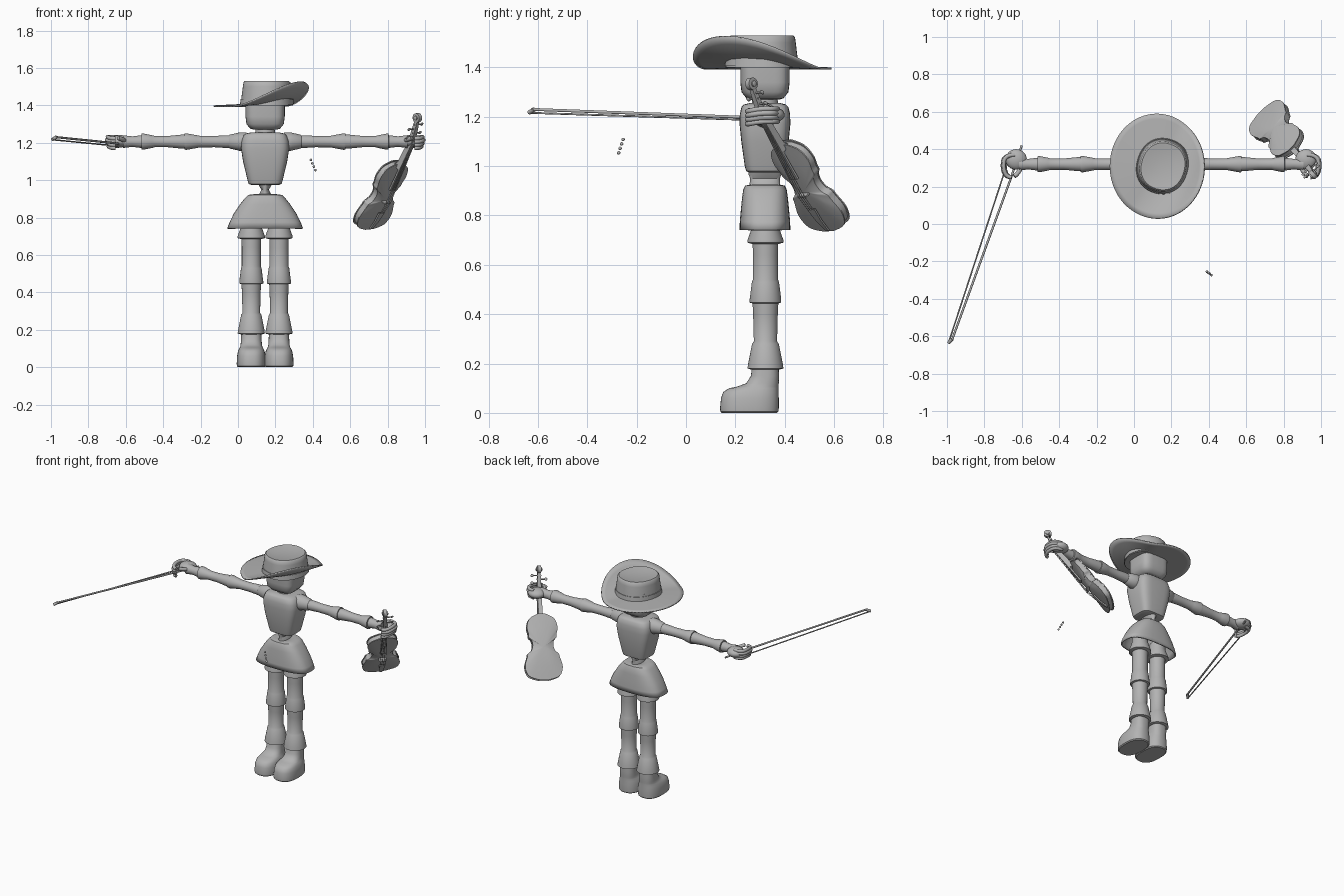
import bpy, bmesh, math
from mathutils import Matrix, Vector

cube = bpy.data.objects.get("Cube")
if cube:
    bpy.data.objects.remove(cube)

GREY = (0.45, 0.45, 0.45, 1)
mat = bpy.data.materials.new("plain_grey")
mat.use_nodes = True
mat.diffuse_color = GREY
mat.node_tree.nodes["Principled BSDF"].inputs["Base Color"].default_value = GREY
parts = []
CX, CY = 0.145, 0.32   # body axis


def add(name, data):
    data.materials.append(mat)
    ob = bpy.data.objects.new(name, data)
    bpy.context.collection.objects.link(ob)
    parts.append(ob)
    return ob


def skin(name, rings, caps=True, M=Matrix()):
    """Join equal-length rings of points into a surface."""
    bm = bmesh.new()
    loops = [[bm.verts.new(M @ Vector(p)) for p in ring] for ring in rings]
    n = len(loops[0])
    for a, b in zip(loops, loops[1:]):
        for i in range(n):
            j = (i + 1) % n
            bm.faces.new((a[i], a[j], b[j], b[i]))
    if caps:
        bm.faces.new(loops[0])
        bm.faces.new(loops[-1])
    bmesh.ops.recalc_face_normals(bm, faces=bm.faces)
    me = bpy.data.meshes.new(name)
    bm.to_mesh(me)
    bm.free()
    return add(name, me)


def oval(z, rx, ry, cy=0, p=2, n=40):
    """Superellipse ring; a higher p is squarer."""
    ring = []
    for i in range(n):
        a = math.tau * i / n
        c, s = math.cos(a), math.sin(a)
        ring.append((math.copysign(abs(c) ** (2 / p), c) * rx,
                     math.copysign(abs(s) ** (2 / p), s) * ry + cy, z))
    return ring


def loft(name, profile, p=2, caps=True, M=Matrix()):
    return skin(name, [oval(*row, p=p) for row in profile], caps, M)


def lathe(name, profile, M):
    return loft(name, [(z, r, r) for z, r in profile], M=M)


def tube(name, pts, r, M=Matrix(), spline='POLY'):
    cu = bpy.data.curves.new(name, 'CURVE')
    cu.dimensions = '3D'
    cu.bevel_depth, cu.bevel_resolution, cu.use_fill_caps = r, 3, True
    sp = cu.splines.new(spline)
    sp.points.add(len(pts) - 1)
    for q, co in zip(sp.points, pts):
        q.co = (*(M @ Vector(co)), 1)
    if spline == 'NURBS':
        sp.use_endpoint_u, sp.order_u = True, 3
    tmp = bpy.data.objects.new(name + "_path", cu)
    me = bpy.data.meshes.new_from_object(tmp)
    bpy.data.objects.remove(tmp)
    me.materials.clear()
    return add(name, me)


def ball(name, c, r, M=Matrix()):
    bm = bmesh.new()
    bmesh.ops.create_uvsphere(bm, u_segments=24, v_segments=14, radius=1,
                              matrix=M @ Matrix.Translation(c) @ Matrix.Diagonal((*r, 1)))
    me = bpy.data.meshes.new(name)
    bm.to_mesh(me)
    bm.free()
    return add(name, me)


body = Matrix.Translation((CX, CY, 0))

# Head, neck, torso, waist
loft("head", [(1.27, .06, .06), (1.275, .08, .075), (1.3, .1, .095), (1.34, .105, .1),
              (1.45, .105, .1)], p=4, M=body)
loft("neck", [(1.24, .055, .055), (1.28, .05, .05)], M=body)
loft("torso", [(.975, .075, .065), (.98, .088, .076), (1.0, .094, .082), (1.1, .118, .096),
               (1.17, .129, .103), (1.21, .127, .102), (1.24, .115, .095), (1.25, .1, .085),
               (1.256, .07, .06)], p=4, M=body)
loft("waist", [(.9, .035, .06), (.93, .03, .062), (.95, .02, .06), (.965, .03, .066),
               (.985, .04, .066)], M=body)

# Skirt, open underneath
skirt = loft("skirt", [(.925, .01, .01), (.925, .06, .06), (.921, .09, .08), (.905, .107, .088),
                       (.87, .135, .093), (.82, .168, .098), (.775, .19, .102), (.742, .203, .103)],
             p=2.8, caps=False, M=body)
shell = skirt.modifiers.new("thickness", 'SOLIDIFY')
shell.thickness = .01

# Wide hat: brim curls up toward one front corner
def brim_ring(f):
    ring = []
    for i in range(72):
        a = math.tau * i / 72
        lift = max(0, math.cos(a + math.radians(32))) ** 1.5
        ring.append((.122 + .252 * f * math.cos(a), .31 + .28 * f * math.sin(a),
                     1.4 + .128 * lift * f ** 2.5 + .012 * (1 - f)))
    return ring


brim = skin("hat_brim", [brim_ring(.3 + k / 10) for k in range(8)], caps=False)
brim.modifiers.new("thickness", 'SOLIDIFY').thickness = .008
crown = Matrix.Translation((.155, .308, 0)) @ Matrix.Rotation(-.3, 4, 'Z')
loft("hat_crown", [(1.4, .137, .146), (1.44, .134, .143), (1.5, .126, .136), (1.522, .123, .133),
                   (1.53, .115, .125), (1.528, .1, .11), (1.52, .06, .07)], p=2.2, M=crown)
loft("hat_band", [(1.405, .141, .15), (1.435, .138, .147)], p=2.2, M=crown)

# Limbs
for side, s in (("right", -1), ("left", 1)):
    arm = Matrix.Translation((CX, CY, 1.206)) @ Matrix.Rotation(s * math.pi / 2, 4, 'Y')
    lathe(side + "_shoulder", [(.1, .05), (.135, .05), (.145, .047), (.19, .037), (.197, .03)], arm)
    lathe(side + "_upper_arm", [(.17, .032), (.21, .034), (.27, .03), (.35, .031), (.365, .034),
                                (.42, .044), (.43, .043), (.432, .03)], arm)
    lathe(side + "_forearm", [(.41, .036), (.44, .038), (.52, .03), (.59, .03), (.605, .034),
                              (.65, .043), (.66, .042), (.662, .028)], arm)
    lathe(side + "_wrist", [(.64, .033), (.67, .033), (.71, .028), (.76, .034)], arm)

    # Hand, with curled fingers and thumb
    hand = Matrix.Translation((CX, 0, 0)) @ Matrix.Diagonal((s, 1, 1, 1))
    ball(side + "_palm", (.775, .345, 1.208), (.057, .055, .033), hand)
    for k in range(4):
        z, d = 1.181 + .017 * k, .005 * abs(k - 2)
        tube(f"{side}_finger_{k + 1}", [(.78, .37, z), (.84 - d, .37, z), (.85 - d, .3, z),
                                        (.83 - d, .25, z - .01), (.8, .25, z - .01)],
             .011, hand, 'NURBS')
    tube(side + "_thumb", [(.745, .33, 1.205), (.75, .28, 1.215), (.785, .255, 1.225)],
         .012, hand, 'NURBS')

    # Leg made of flared segments
    leg = Matrix.Translation((CX + s * .074, .322, 0))
    lathe(side + "_hip", [(.8, .05), (.75, .055), (.7, .073), (.69, .073), (.685, .055)], leg)
    lathe(side + "_thigh", [(.7, .052), (.64, .051), (.54, .051), (.53, .055), (.46, .064),
                            (.447, .064), (.443, .05)], leg)
    lathe(side + "_shin", [(.46, .053), (.4, .05), (.29, .047), (.28, .054), (.2, .07),
                           (.18, .073), (.175, .055)], leg)
    loft(side + "_boot", [(0, .07, .112, -.065), (.006, .077, .118, -.065), (.02, .078, .119, -.065),
                          (.06, .076, .117, -.063), (.085, .071, .112, -.059), (.1, .064, .1, -.047),
                          (.107, .06, .083, -.03), (.12, .057, .066, -.012), (.15, .055, .057, -.002),
                          (.2, .053, .053, 0)], p=2.5, M=leg)

# Violin frame: x across, y along the neck, z out of the front
W, A, N = Vector((.7, .7, .07)), Vector((.374, -.455, .809)), Vector((.6, -.54, -.58))
vio = Matrix.Translation((.69, .593, .748)) @ Matrix((W, A, N)).transposed().to_4x4()
half = [Vector(p) for p in ((.03, 0), (.1, .025), (.123, .085), (.106, .15), (.1, .172), (.078, .19),
                            (.067, .225), (.074, .258), (.09, .276), (.092, .3), (.1, .345),
                            (.08, .4), (.025, .43))]


def smooth_points(pts):
    out = []
    for i in range(len(pts) - 1):
        a, b, c, d = pts[max(i - 1, 0)], pts[i], pts[i + 1], pts[min(i + 2, len(pts) - 1)]
        for t in (0, .25, .5, .75):
            out.append(b + (c - a) * t / 2 + (a * 2 - b * 5 + c * 4 - d) * t * t / 2
                       + (b * 3 - a - c * 3 + d) * t ** 3 / 2)
    return out + [pts[-1]]


edge = smooth_points(half)
outline = [(p.x, p.y) for p in edge] + [(-p.x, p.y) for p in reversed(edge)]


def plate(name, levels):
    skin(name, [[(x * f, .21 + (y - .21) * f, z) for x, y in outline] for f, z in levels], M=vio)


dome = [(1, .014), (1, .02), (.88, .023), (.6, .031), (.3, .035), (.05, .036)]
plate("violin_front", dome)
plate("violin_back", [(f, -z) for f, z in dome])
plate("violin_ribs", [(.96, -.016), (.96, .016)])


def bar(name, rows):
    """Tapering block: rows of (y, half width, low, high)."""
    skin(name, [[(-w, y, a), (w, y, a), (w, y, b), (-w, y, b)] for y, w, a, b in rows], M=vio)


bar("violin_neck", [(.41, .016, -.01, .04), (.44, .014, .012, .04), (.6, .012, .018, .04)])
bar("fingerboard", [(.28, .02, .042, .052), (.6, .013, .038, .046)])
bar("tailpiece", [(.01, .008, .024, .032), (.07, .014, .038, .046), (.13, .02, .044, .052)])
bar("bridge", [(.196, .024, .03, .06), (.203, .024, .03, .06)])
bar("pegbox", [(.595, .013, .016, .044), (.65, .012, .005, .03), (.71, .009, -.005, .014)])
across = Matrix.Rotation(math.pi / 2, 4, 'Y')
lathe("scroll", [(-.012, .018), (-.011, .025), (.011, .025), (.012, .018)],
      vio @ Matrix.Translation((0, .722, -.002)) @ across)
lathe("scroll_eye", [(-.02, .009), (-.018, .012), (.018, .012), (.02, .009)],
      vio @ Matrix.Translation((0, .722, -.002)) @ across)
for k in range(4):
    s = 1 if k % 2 else -1
    y, z = .615 + .023 * k, .027 - .006 * k
    tube(f"peg_{k + 1}", [(-s * .016, y, z), (s * .04, y, z)], .004, vio)
    ball(f"peg_head_{k + 1}", (s * .045, y, z), (.01, .01, .005), vio)
    x = (k - 1.5) / 3
    tube(f"string_{k + 1}", [(x * .03, .13, .053), (x * .036, .2, .062), (x * .018, .6, .047),
                             (x * .014, y, z + .005)], .0012, vio)
    # Tiny loose beads in front of the figure
    ball(f"loose_bead_{k + 1}", (.39 + .008 * k, -.255 - .006 * k, 1.108 - .018 * k), (.007,) * 3)

# Bow: stick, hair, tip and grip
tube("bow_stick", [(-.6, .42, 1.188), (-.66, .24, 1.198), (-.975, -.625, 1.23)], .006)
tube("bow_hair", [(-.675, .33, 1.187), (-.705, .24, 1.188), (-.99, -.63, 1.216)], .004)
tube("bow_tip", [(-.972, -.615, 1.23), (-.992, -.636, 1.217)], .009)
tube("bow_grip", [(-.627, .34, 1.194), (-.672, .33, 1.188)], .011)

# Smooth shading with sharp edges kept
bpy.ops.object.select_all(action='DESELECT')
for ob in parts:
    ob.select_set(True)
bpy.context.view_layer.objects.active = parts[0]
bpy.ops.object.shade_smooth_by_angle(angle=math.radians(40))
